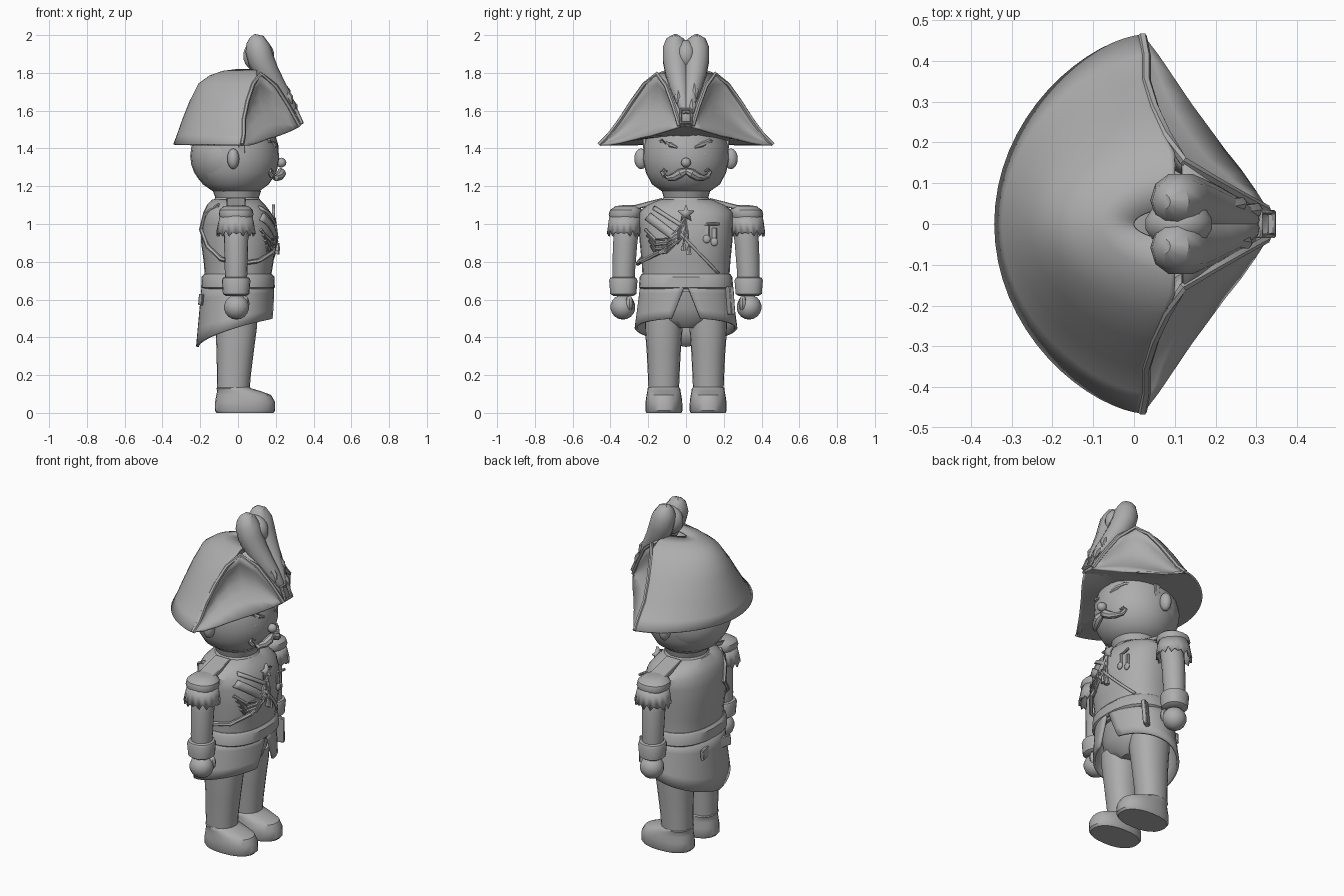
import bpy, bmesh, math
from mathutils import Vector

if "Cube" in bpy.data.objects:
    bpy.data.objects.remove(bpy.data.objects["Cube"])

GREY = bpy.data.materials.new("plain grey")
GREY.diffuse_color = (0.42, 0.42, 0.42, 1)
GREY.use_nodes = True
GREY.node_tree.nodes["Principled BSDF"].inputs["Base Color"].default_value = GREY.diffuse_color


def finish(bm, name, solid=0):
    bmesh.ops.remove_doubles(bm, verts=bm.verts, dist=0.0005)
    bmesh.ops.recalc_face_normals(bm, faces=bm.faces)
    me = bpy.data.meshes.new(name)
    bm.to_mesh(me)
    bm.free()
    me.materials.append(GREY)
    ob = bpy.data.objects.new(name, me)
    bpy.context.collection.objects.link(ob)
    if solid:
        m = ob.modifiers.new("thickness", 'SOLIDIFY')
        m.thickness, m.offset = solid, 0
    return ob


def loft(name, rows, closed=True, cap=True, solid=0):
    """Skin a list of equally long point rows."""
    bm = bmesh.new()
    vs = [[bm.verts.new(p) for p in r] for r in rows]
    n = len(rows[0])
    for a, b in zip(vs, vs[1:]):
        for i in range(n if closed else n - 1):
            j = (i + 1) % n
            bm.faces.new((a[i], a[j], b[j], b[i]))
    if closed and cap:
        bm.faces.new(vs[0])
        bm.faces.new(vs[-1])
    return finish(bm, name, solid)


def ring(z, cx, cy, rx, ry, p=2.0, n=28):
    """Horizontal superellipse."""
    pts = []
    for i in range(n):
        a = 2 * math.pi * i / n
        c, s = math.cos(a), math.sin(a)
        pts.append((cx + rx * math.copysign(abs(c) ** (2 / p), c),
                    cy + ry * math.copysign(abs(s) ** (2 / p), s), z))
    return pts


def stack(name, rows, cy=0, p=2.0, n=28):
    """Rows of (z, centre x, radius x, radius y)."""
    return loft(name, [ring(z, cx, cy, rx, ry, p, n) for z, cx, rx, ry in rows])


def tube(name, pts, sides=8):
    """Round rod through (x, y, z, radius) points."""
    P = [Vector(q[:3]) for q in pts]
    rows = []
    for i, q in enumerate(pts):
        t = (P[min(i + 1, len(P) - 1)] - P[max(i - 1, 0)]).normalized()
        ref = Vector((0, 1, 0)) if abs(t.y) < 0.8 else Vector((1, 0, 0))
        u = t.cross(ref).normalized()
        w = t.cross(u)
        rows.append([P[i] + q[3] * (u * math.cos(k * math.tau / sides) + w * math.sin(k * math.tau / sides))
                     for k in range(sides)])
    return loft(name, rows)


def ball(name, c, r, seg=20, rot=(0, 0, 0)):
    bm = bmesh.new()
    bmesh.ops.create_uvsphere(bm, u_segments=seg, v_segments=seg // 2 + 2, radius=1)
    bmesh.ops.scale(bm, vec=r, verts=bm.verts)
    ob = finish(bm, name)
    ob.location, ob.rotation_euler = c, rot
    return ob


def box(name, c, size, rot=(0, 0, 0), bev=0.004):
    bm = bmesh.new()
    bmesh.ops.create_cube(bm, size=1)
    bmesh.ops.scale(bm, vec=size, verts=bm.verts)
    ob = finish(bm, name)
    ob.location, ob.rotation_euler = c, rot
    m = ob.modifiers.new("bevel", 'BEVEL')
    m.width = bev
    return ob


# Torso, and a lookup of its front surface for the trimmings
BODY = [(0.64, 0, .175, .235), (0.72, 0, .175, .23), (0.80, .003, .185, .235), (0.90, .003, .198, .245),
        (1.0, 0, .195, .25), (1.06, -.005, .18, .25), (1.10, -.01, .155, .21), (1.13, -.01, .125, .14)]
stack("coat_body", BODY, p=2.3)


def front(y, z, off=0.0):
    for a, b in zip(BODY, BODY[1:]):
        if a[0] <= z <= b[0]:
            t = (z - a[0]) / (b[0] - a[0])
            cx, rx, ry = [a[i] + t * (b[i] - a[i]) for i in (1, 2, 3)]
            return cx + rx * max(0, 1 - (abs(y) / ry) ** 2.3) ** (1 / 2.3) + off
    return 0.1 + off


def cord(name, yz, r=0.009, off=0.006):
    tube(name, [(front(y, z, off), y, z, r) for y, z in yz], 6)


def strip(name, a, b, width, steps=10):
    """Flat band laid on the chest between two (y, z) points."""
    d = Vector((b[0] - a[0], b[1] - a[1])).normalized()
    rows = []
    for k in (-1, 0, 1):
        row = []
        for i in range(steps + 1):
            t = i / steps
            y = a[0] + t * (b[0] - a[0]) - d.y * k * width / 2
            z = a[1] + t * (b[1] - a[1]) + d.x * k * width / 2
            row.append((front(y, z, .004), y, z))
        rows.append(row)
    loft(name, rows, closed=False, solid=.012)


stack("belt", [(.655, 0, .183, .238), (.665, 0, .195, .25), (.72, 0, .193, .245), (.735, 0, .18, .235)], p=2.3)
stack("collar", [(1.09, -.01, .14, .15), (1.125, -.005, .125, .13), (1.14, -.005, .115, .118),
                 (1.175, -.005, .128, .128), (1.18, -.005, .11, .11)])

# Coat skirt, cut away in front and longer behind
rows = []
for v in (0, .25, .5, .75, 1):
    g = .02 + .27 * v
    row = []
    for i in range(41):
        f = g + (math.tau - 2 * g) * i / 40
        zb = .35 + .15 * ((1 + math.cos(f)) / 2) ** .6
        row.append((-.015 * v + (.185 + .015 * v) * math.cos(f), (.235 + .03 * v) * math.sin(f), .68 - v * (.68 - zb)))
    rows.append(row)
loft("coat_skirt", rows, closed=False, solid=.014)

# Trousers and boots
stack("hips", [(.45, -.01, .08, .08), (.49, -.01, .125, .17), (.55, -.01, .15, .205), (.66, 0, .16, .215)])
for s in (1, -1):
    stack("trouser_leg", [(.10, -.025, .085, .08), (.2, -.022, .09, .084), (.32, -.015, .098, .09),
                          (.45, -.01, .11, .1), (.52, -.01, .115, .1)], cy=s * .118, p=2.2, n=20)
    stack("boot", [(0, .037, .15, .092), (.012, .037, .16, .098), (.06, .037, .158, .097), (.095, .03, .145, .092),
                   (.115, .005, .115, .088), (.13, -.022, .092, .086), (.14, -.022, .08, .076)],
          cy=s * .117, p=2.3, n=24)

    # Arm with cuff and hand
    loft("sleeve", [ring(z, -.01, s * y, r, r * 1.02, 2, 18) for z, y, r in
                    ((.64, .33, .055), (.75, .33, .06), (.9, .322, .064), (1.04, .305, .066), (1.08, .29, .05))])
    loft("cuff", [ring(z, -.01, s * .332, r, r, 2.3, 18) for z, r in
                  ((.62, .055), (.63, .07), (.70, .076), (.715, .07), (.72, .055))])
    ball("hand", (-.008, s * .334, .56), (.068, .066, .066), 14)
    ball("thumb", (.035, s * .30, .58), (.026, .022, .04), 8)

    # Epaulette with ragged fringe
    loft("epaulette", [ring(z, -.01, s * y, r, r * .95, 2.2, 20) for z, y, r in
                       ((1.035, .322, .086), (1.05, .322, .092), (1.075, .318, .088), (1.095, .31, .065), (1.1, .3, .03))])
    top = ring(1.05, -.01, s * .322, .08, .078, 2, 32)
    low = [(x, y, z + (.022 if i % 2 else 0) + (.012 if i % 3 == 0 else 0)) for i, (x, y, z) in
           enumerate(ring(.935, -.01, s * .328, .1, .086, 2, 32))]
    loft("fringe", [top, low], cap=False, solid=.01)
    box("shoulder_strap", (-.01, s * .205, 1.105), (.1, .17, .025), (s * -.25, 0, 0))

    # Ears, sideburns, eyes and brows
    ball("ear", (-.025, s * .238, 1.345), (.032, .036, .055), 12)
    box("sideburn", (.02, s * .215, 1.39), (.035, .02, .13), (s * -.1, 0, 0))
    ball("eye", (.178, s * .095, 1.365), (.016, .03, .024), 12, (0, 0, s * .45))
    tube("eyebrow", [(.208, s * .045, 1.405, .006), (.194, s * .085, 1.42, .014), (.165, s * .125, 1.44, .011),
                     (.135, s * .15, 1.435, .004)], 6)
    # Moustache half, curled at the tip
    tube("moustache", [(.225, 0, 1.282, .016), (.23, s * .03, 1.268, .025), (.218, s * .06, 1.25, .022),
                       (.2, s * .09, 1.243, .016), (.18, s * .115, 1.253, .013), (.168, s * .128, 1.275, .011),
                       (.172, s * .115, 1.29, .009), (.185, s * .102, 1.28, .005)], 8)

# Head
stack("head", [(1.155, -.01, .07, .08), (1.175, -.01, .125, .13), (1.21, -.012, .175, .18), (1.27, -.012, .215, .212),
               (1.34, -.012, .23, .228), (1.42, -.012, .225, .225), (1.5, -.012, .2, .2)], n=32)
ball("hair", (-.045, 0, 1.36), (.208, .222, .2), 24)
ball("nose", (.228, 0, 1.325), (.028, .026, .026), 12)

# Hat crown and back brim: (height, half width, edge x, back x)
CROWN = [(1.42, .46, .02, -.337), (1.47, .41, .03, -.318), (1.55, .35, .03, -.29), (1.65, .285, .05, -.25),
         (1.74, .22, .08, -.205), (1.78, .17, .1, -.15), (1.805, .12, .1, -.08), (1.815, .04, .1, 0)]
loft("hat_back", [[(e + (b - e) * max(0, math.sin(math.pi * i / 32)) ** 1.3, w * math.cos(math.pi * i / 32), z)
                   for i in range(33)] for z, w, e, b in CROWN], closed=False, solid=.012)

# Hat front: hollow wing on each side between an arch and the lower edge
ARCH = [(.02, .46, 1.42), (.03, .41, 1.47), (.03, .35, 1.55), (.05, .285, 1.65), (.08, .22, 1.74), (.12, .155, 1.795),
        (.2, .105, 1.73), (.27, .065, 1.62), (.325, .035, 1.52)]
EDGE = [(.02, .46, 1.42), (.06, .41, 1.42), (.1, .35, 1.43), (.14, .29, 1.445), (.18, .235, 1.458), (.22, .18, 1.47),
        (.26, .13, 1.485), (.295, .08, 1.5), (.325, .033, 1.515)]
for s in (1, -1):
    rows = []
    for v in range(7):
        t = v / 6
        row = []
        for i, (a, b) in enumerate(zip(ARCH, EDGE)):
            p = Vector(a).lerp(Vector(b), t)
            h = .06 * math.sin(math.pi * t) * math.sin(math.pi * i / 8)
            row.append((p.x - h, s * (p.y - h * .6), p.z))
        rows.append(row)
    loft("hat_wing", rows, closed=False, solid=.012)
    tube("hat_edge_trim", [(x, s * y, z, .012) for x, y, z in ARCH], 6)
loft("hat_front_strip", [[(x, k * y, z) for x, y, z in ARCH[5:]] for k in (-1, 0, 1)], closed=False, solid=.012)
# Underside of the brim
rim = [(.02 - .357 * max(0, math.sin(math.pi * i / 24)) ** 1.3, .46 * math.cos(math.pi * i / 24), 1.42) for i in range(25)]
rim += [(x, -y, z) for x, y, z in EDGE[1:]] + [(x, y, z) for x, y, z in EDGE[:0:-1]]
loft("hat_underside", [rim, [(x * .55, y * .5, 1.46) for x, y, z in rim]])

# Cockade loop and two-lobed plume
for dy, dz, sy, sz in ((.028, 0, .012, .08), (-.028, 0, .012, .08), (0, .035, .068, .012), (0, -.035, .068, .012)):
    box("cockade_frame", (.322 - dz * .45, dy, 1.57 + dz), (.02, sy, sz), (0, -.42, 0))
for s in (1, -1):
    tube("plume_lobe", [(.075, s * .055, 1.995, .018), (.09, s * .056, 1.975, .05), (.105, s * .058, 1.93, .068),
                        (.122, s * .056, 1.87, .07), (.155, s * .048, 1.8, .064), (.2, s * .036, 1.73, .054),
                        (.245, s * .024, 1.67, .042), (.285, s * .012, 1.615, .026), (.3, s * .006, 1.585, .01)], 10)
ball("plume_core", (.11, 0, 1.89), (.085, .06, .085), 14)
for y, z, x in ((.05, 1.7, .262), (-.045, 1.67, .275), (.035, 1.62, .3)):
    tube("plume_barb", [(x - .05, y * .8, z + .06, .02), (x, y, z, .018), (x + .012, y * 1.1, z - .035, .003)], 6)

# Chest trimmings: sash, lapel edge, cords, star and medals
strip("sash", (-.2, 1.04), (-.03, .91), .045)
strip("lapel_edge", (-.03, .95), (.17, .74), .014)
strip("collar_band", (-.17, 1.085), (-.02, .99), .02)
for k in range(4):
    cord("chest_cord", [(-.215 + .01 * k, .97 - .028 * k), (-.16, .915 - .024 * k), (-.1, .92 - .022 * k),
                        (-.05, .96 - .018 * k), (-.005, 1.03)], .009)
for y, z in ((-.012, .86), (.015, .84)):
    cord("cord_tassel", [(0, 1.03), (y * .6, .95), (y, z + .03)], .007)
    tube("tassel_end", [(front(y, z + .04, .01), y, z + .04, .008), (front(y, z, .012), y, z, .016)], 6)
tube("side_cord", [(.205, -.03, .93, .012), (.185, -.14, .85, .012), (.11, -.235, .805, .012), (.01, -.255, .79, .012),
                   (-.09, -.235, .815, .012), (-.16, -.17, .88, .012), (-.195, -.08, .97, .012),
                   (-.175, -.12, 1.05, .012), (-.1, -.18, 1.1, .012)], 6)
bm = bmesh.new()
star = [bm.verts.new((front(0, 1.055, .012), r * math.sin(i * math.pi / 5), 1.055 + r * math.cos(i * math.pi / 5)))
        for i in range(10) for r in [.022 if i % 2 else .048]]
bm.faces.new(star)
finish(bm, "star", .016)
box("medal_bar", (front(.13, 1.0, .004), .13, 1.0), (.014, .1, .014), (0, 0, -.2))
for y, z in ((.11, .965), (.15, .95)):
    box("medal_ribbon", (front(y, z, .003), y, z), (.012, .025, .06), (0, 0, -.25), .002)
    ball("medal", (front(y, z - .045, .006), y, z - .045), (.01, .02, .022), 10)

# Scabbard hanger on the hip and tabs behind
box("hip_hanger", (.115, .235, .595), (.05, .025, .15), (.08, 0, .5))
for y in (-.09, .09):
    box("back_tab", (-.19, y, .60), (.02, .09, .06), (0, .08, y * 2.5))

# Smooth shading with crisp edges
bpy.ops.object.select_all(action='SELECT')
bpy.context.view_layer.objects.active = bpy.data.objects["head"]
bpy.ops.object.shade_smooth_by_angle(angle=math.radians(38))
